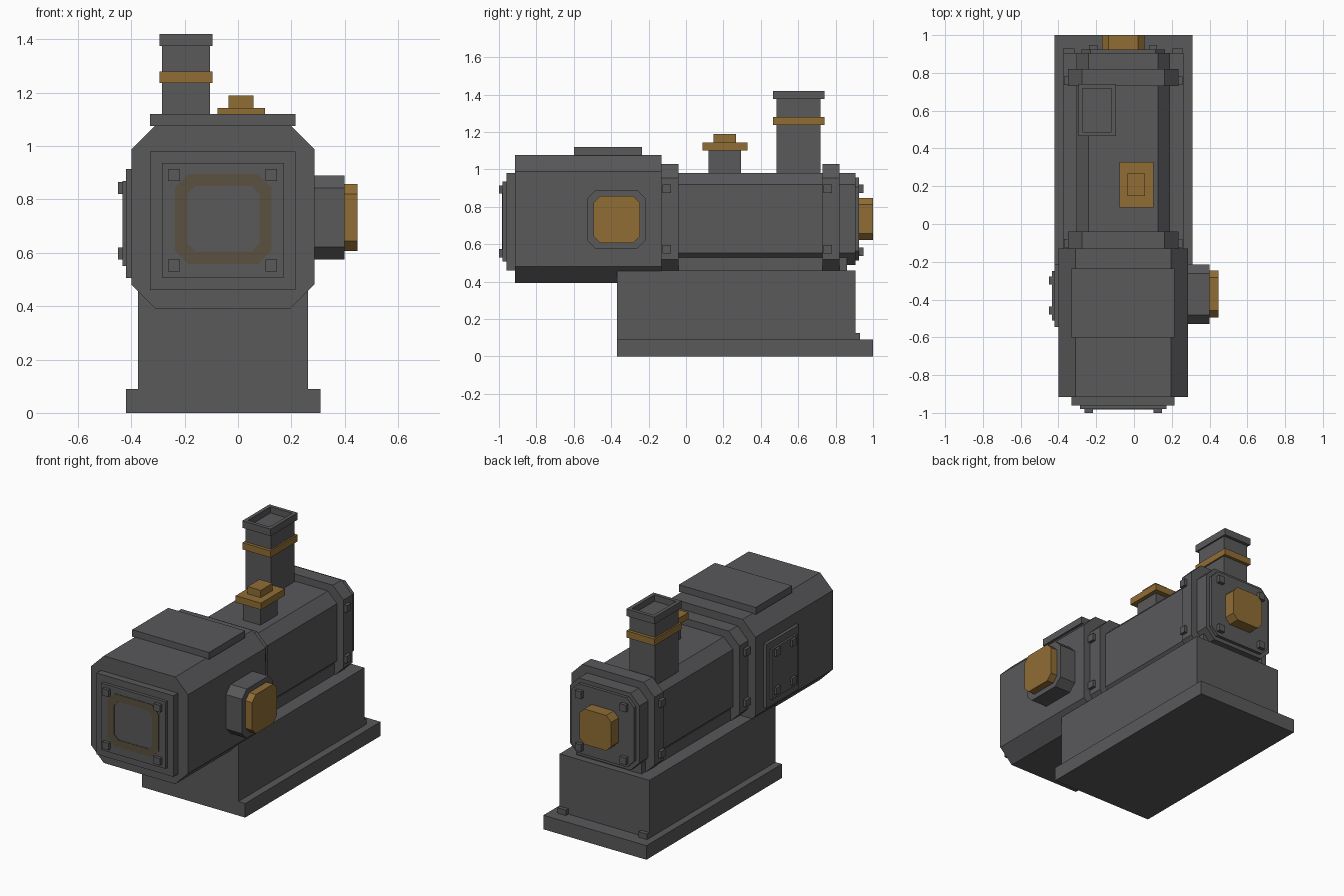
import bpy, bmesh

if "Cube" in bpy.data.objects:
    bpy.data.objects.remove(bpy.data.objects["Cube"])


def material(name, rgb):
    m = bpy.data.materials.new(name)
    m.diffuse_color = (*rgb, 1)
    m.use_nodes = True
    m.node_tree.nodes["Principled BSDF"].inputs["Base Color"].default_value = m.diffuse_color
    return m


GREY = material("iron grey", (0.1, 0.1, 0.105))
BRONZE = material("bronze", (0.28, 0.155, 0.036))
FADED = material("faded bronze", (0.105, 0.082, 0.05))


def finish(bm, name, mat):
    bmesh.ops.recalc_face_normals(bm, faces=bm.faces)
    mesh = bpy.data.meshes.new(name)
    bm.to_mesh(mesh)
    bm.free()
    mesh.materials.append(mat)
    ob = bpy.data.objects.new(name, mesh)
    bpy.context.collection.objects.link(ob)
    return ob


def box(name, x, y, z, mat=GREY):
    """Box between pairs of limits."""
    bm = bmesh.new()
    bmesh.ops.create_cube(bm, size=1)
    for v in bm.verts:
        v.co = [lim[0] if c < 0 else lim[1] for c, lim in zip(v.co, (x, y, z))]
    return finish(bm, name, mat)


def octagon(u, w, c):
    """Rectangle outline with its corners cut by c."""
    (a, b), (d, e) = u, w
    return [(a + c, d), (b - c, d), (b, d + c), (b, e - c),
            (b - c, e), (a + c, e), (a, e - c), (a, d + c)]


def place(axis, t, p):
    return (t, *p) if axis == "x" else (p[0], t, p[1])


def prism(name, axis, span, u, w, c, mat=GREY):
    """Chamfered block extruded along x or y."""
    bm = bmesh.new()
    ends = [[bm.verts.new(place(axis, t, p)) for p in octagon(u, w, c)] for t in span]
    for e in ends:
        bm.faces.new(e)
    for i in range(8):
        j = (i + 1) % 8
        bm.faces.new((ends[0][i], ends[0][j], ends[1][j], ends[1][i]))
    return finish(bm, name, mat)


CX, CZ = -0.057, 0.735          # machine axis


def drum(name, y, half, c):
    return prism(name, "y", y, (CX - half, CX + half), (CZ - half, CZ + half), c)


# Base and pedestal
box("base_plate", (-0.42, 0.31), (-0.37, 1.0), (0, 0.09))
box("pedestal", (-0.375, 0.262), (-0.37, 0.905), (0.09, 0.46))
box("cradle", (CX - 0.23, CX + 0.23), (-0.13, 0.86), (0.46, 0.53))
for x in (-0.375, 0.2):
    box("base_bolt", (x, x + 0.06), (0.905, 0.93), (0.09, 0.125))

# Large front housing and long rear body
drum("front_housing", (-0.915, -0.13), 0.343, 0.09)
drum("rear_body", (-0.13, 0.905), 0.247, 0.064)
for y in (-0.13, 0.73):
    drum("flange", (y, y + 0.09), 0.293, 0.075)
    for x in (CX - 0.313, CX + 0.293):
        for z in (0.55, 0.875):
            box("flange_bolt", (x, x + 0.02), (y + 0.005, y + 0.05), (z, z + 0.045))

# Top cover and front cover plates
box("top_cover", (-0.33, 0.215), (-0.6, -0.235), (1.075, 1.12))
box("front_cover", (-0.33, 0.215), (-0.96, -0.915), (0.46, 0.98))
box("front_inner_cover", (-0.285, 0.172), (-0.98, -0.96), (0.508, 0.936))
for x in (-0.262, 0.103):
    for z in (0.53, 0.87):
        box("front_bolt", (x, x + 0.044), (-1.0, -0.98), (z, z + 0.045))

# Faded ring on the front cover
bm = bmesh.new()
loops = [[bm.verts.new((px, -0.983, pz)) for px, pz in octagon(u, w, c)]
         for u, w, c in (((-0.237, 0.125), (0.558, 0.895), 0.05),
                         ((-0.19, 0.08), (0.605, 0.85), 0.03))]
for i in range(8):
    j = (i + 1) % 8
    bm.faces.new((loops[0][i], loops[0][j], loops[1][j], loops[1][i]))
ring = bmesh.ops.extrude_face_region(bm, geom=bm.faces[:])
for g in ring["geom"]:
    if isinstance(g, bmesh.types.BMVert):
        g.co.y = -0.979
finish(bm, "front_ring", FADED)

# Inspection hatch on the left side
box("hatch", (-0.42, -0.40), (-0.545, -0.215), (0.505, 0.915))
box("hatch_inner", (-0.433, -0.42), (-0.51, -0.25), (0.55, 0.87))
for y in (-0.48, -0.32):
    for z in (0.575, 0.82):
        box("hatch_bolt", (-0.449, -0.433), (y, y + 0.043), (z, z + 0.045))

# Side port
prism("side_port", "x", (0.285, 0.40), (-0.53, -0.215), (0.575, 0.89), 0.047)
prism("side_port_cap", "x", (0.40, 0.447), (-0.495, -0.245), (0.607, 0.858), 0.037, BRONZE)

# Rear end plate and shaft cap
prism("end_plate", "y", (0.905, 0.925), (CX - 0.222, CX + 0.222),
      (CZ - 0.222, CZ + 0.222), 0.05)
for x in (-0.237, 0.08):
    for z in (0.537, 0.875):
        box("end_bolt", (x, x + 0.043), (0.925, 0.948), (z, z + 0.045))
prism("shaft_cap", "y", (0.925, 1.0), (-0.17, 0.056), (0.622, 0.848), 0.035, BRONZE)

# Tall stack with recessed rim
box("stack", (-0.285, -0.105), (0.485, 0.72), (0.97, 1.375))
box("stack_band", (-0.295, -0.095), (0.465, 0.74), (1.237, 1.28), BRONZE)
rim = box("stack_rim", (-0.295, -0.095), (0.465, 0.74), (1.375, 1.42))
bm = bmesh.new()
bm.from_mesh(rim.data)
top = [f for f in bm.faces if f.normal.z > 0.9]
bmesh.ops.inset_region(bm, faces=top, thickness=0.033)
inner = bmesh.ops.extrude_face_region(bm, geom=top)
bmesh.ops.delete(bm, geom=top, context="FACES_ONLY")
for g in inner["geom"]:
    if isinstance(g, bmesh.types.BMVert):
        g.co.z -= 0.04
bmesh.ops.recalc_face_normals(bm, faces=bm.faces)
bm.to_mesh(rim.data)
bm.free()

# Small valve
box("valve_stem", (-0.05, 0.075), (0.12, 0.295), (0.97, 1.1))
box("valve_plate", (-0.077, 0.102), (0.087, 0.328), (1.1, 1.143), BRONZE)
box("valve_knob", (-0.035, 0.058), (0.147, 0.268), (1.143, 1.19), BRONZE)
